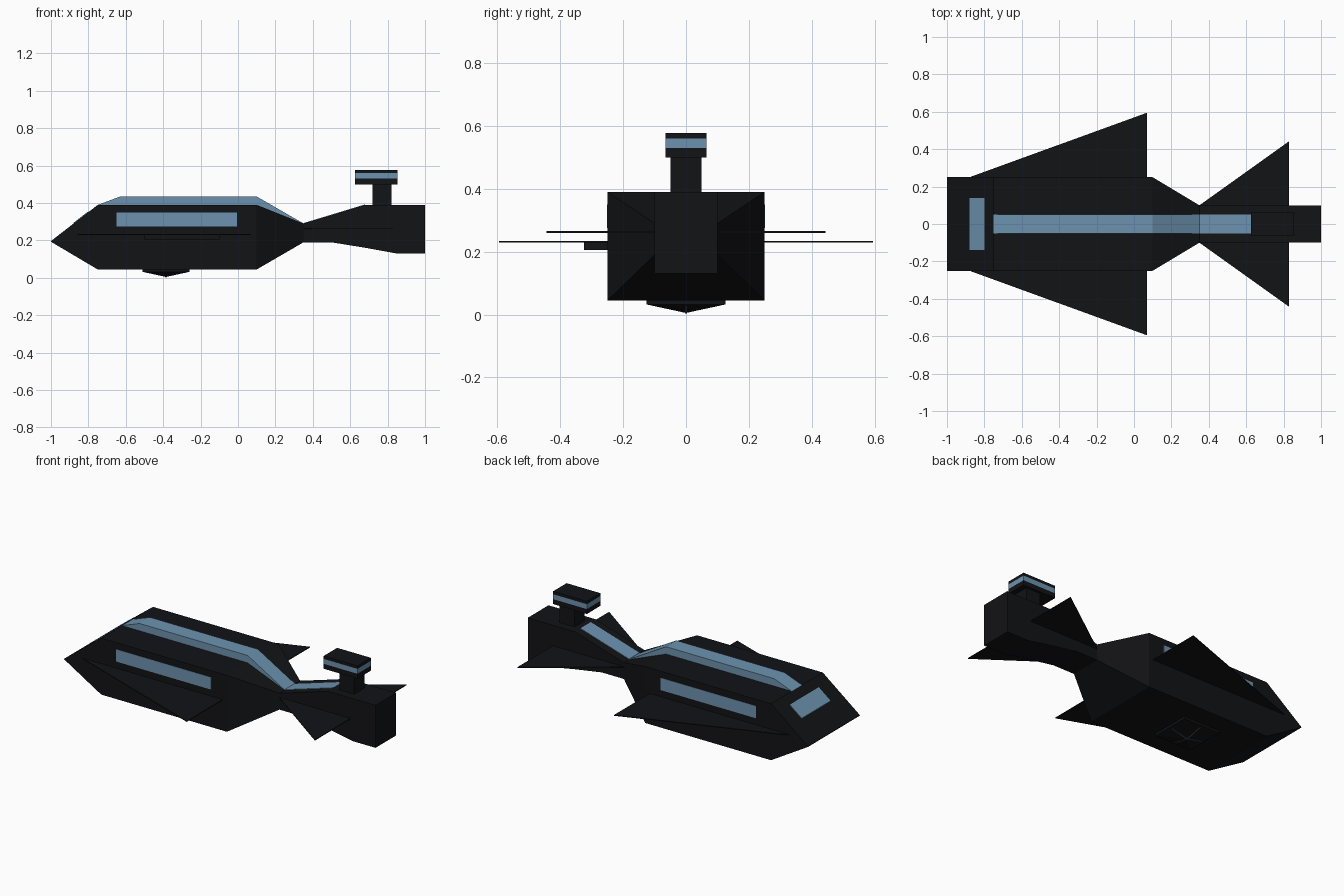
import bpy, bmesh

if "Cube" in bpy.data.objects:
    bpy.data.objects.remove(bpy.data.objects["Cube"])

def material(name, rgb):
    m = bpy.data.materials.new(name)
    m.diffuse_color = (*rgb, 1)
    m.use_nodes = True
    m.node_tree.nodes["Principled BSDF"].inputs["Base Color"].default_value = m.diffuse_color
    return m

DARK = material("black_paint", (0.006, 0.0065, 0.008))
BLUE = material("blue_glass", (0.15, 0.29, 0.43))
GREY = material("grey_trim", (0.12, 0.12, 0.13))

def finish(name, bm, mat):
    bmesh.ops.recalc_face_normals(bm, faces=bm.faces)
    me = bpy.data.meshes.new(name)
    bm.to_mesh(me)
    bm.free()
    ob = bpy.data.objects.new(name, me)
    me.materials.append(mat)
    bpy.context.collection.objects.link(ob)
    return ob

def mirror_y(ob):
    ob.modifiers.new("mirror", 'MIRROR').use_axis = (False, True, False)

def loft(name, sections, mat):
    """Join rectangular sections (x, half width, z bottom, z top)."""
    bm = bmesh.new()
    rings = [[bm.verts.new(p) for p in ((x, -w, b), (x, w, b), (x, w, t), (x, -w, t))]
             for x, w, b, t in sections]
    for r, s in zip(rings, rings[1:]):
        for i in range(4):
            j = (i + 1) % 4
            bm.faces.new((r[i], r[j], s[j], s[i]))
    bm.faces.new(rings[0])
    bm.faces.new(rings[-1])
    return finish(name, bm, mat)

def prism(name, points, low, high, mat, axis="y"):
    """Extrude an outline along y (points are x,z) or z (points are x,y)."""
    bm = bmesh.new()
    put = (lambda a, b, d: (a, d, b)) if axis == "y" else (lambda a, b, d: (a, b, d))
    lo = [bm.verts.new(put(a, b, low)) for a, b in points]
    hi = [bm.verts.new(put(a, b, high)) for a, b in points]
    bm.faces.new(lo)
    bm.faces.new(hi)
    for i in range(len(points)):
        j = (i + 1) % len(points)
        bm.faces.new((lo[i], lo[j], hi[j], hi[i]))
    return finish(name, bm, mat)

def box(name, x, y, z, mat):
    return prism(name, [(x[0], z[0]), (x[1], z[0]), (x[1], z[1]), (x[0], z[1])], *y, mat)

# Wedge-nosed hull, waist and tail in one loft
loft("hull", [(-1, 0.25, 0.193, 0.197), (-0.75, 0.25, 0.045, 0.39), (0.1, 0.25, 0.045, 0.39),
              (0.35, 0.1, 0.19, 0.29), (0.5, 0.1, 0.19, 0.335), (0.68, 0.1, 0.161, 0.39),
              (0.85, 0.1, 0.13, 0.39), (1, 0.1, 0.13, 0.39)], DARK)

# Raised glass spine and its thin continuation on the tail
prism("roof_spine", [(-0.75, 0.385), (-0.75, 0.39), (-0.63, 0.435), (0.1, 0.435),
                     (0.35, 0.291), (0.35, 0.28), (0.1, 0.38)], -0.05, 0.05, BLUE)
prism("tail_spine", [(0.35, 0.28), (0.35, 0.293), (0.68, 0.393), (0.68, 0.38)],
      -0.05, 0.05, BLUE)

# Nose window lying on the slope
prism("nose_window", [(-0.88, 0.28), (-0.88, 0.294), (-0.80, 0.356), (-0.80, 0.34)],
      -0.14, 0.14, BLUE)

# Side windows
mirror_y(box("side_window", (-0.65, -0.005), (0.245, 0.252), (0.275, 0.35), BLUE))

# Thin wings and tail fins
mirror_y(prism("wing", [(-0.88, 0.25), (0.07, 0.595), (0.07, 0.24), (-0.88, 0.24)],
               0.229, 0.234, DARK, "z"))
mirror_y(prism("tail_fin", [(0.35, 0.1), (0.83, 0.443), (0.83, 0.09), (0.35, 0.09)],
               0.26, 0.265, DARK, "z"))

# Small box under one wing
box("underwing_box", (-0.5, -0.1), (-0.325, -0.24), (0.205, 0.23), DARK)

# Tail turret: neck, head and glass band
box("turret_neck", (0.72, 0.82), (-0.05, 0.05), (0.38, 0.505), DARK)
box("turret_base", (0.625, 0.853), (-0.065, 0.065), (0.5, 0.53), DARK)
box("turret_window", (0.625, 0.853), (-0.065, 0.065), (0.53, 0.56), BLUE)
box("turret_roof", (0.625, 0.853), (-0.065, 0.065), (0.56, 0.578), DARK)

# Shallow pyramid pod under the hull, with seams along its middle lines
cx, r = -0.385, 0.125
loft("belly_pod_rim", [(cx - r, r, 0.032, 0.05), (cx + r, r, 0.032, 0.05)], DARK)
bm = bmesh.new()
base = [bm.verts.new((cx + sx * r, sy * r, 0.032)) for sx, sy in ((-1, -1), (1, -1), (1, 1), (-1, 1))]
tip = bm.verts.new((cx, 0, 0.005))
for i in range(4):
    bm.faces.new((base[i], base[(i + 1) % 4], tip))
bm.faces.new(base)
finish("belly_pod", bm, DARK)
for i, (dx, dy) in enumerate(((1, 0), (-1, 0), (0, 1), (0, -1))):
    bm = bmesh.new()
    h = 0.0025
    vs = [bm.verts.new((cx + dx * d - dy * s, dy * d + dx * s, z))
          for d, s, z in ((0, -h, 0.003), (0, h, 0.003), (0.11, h, 0.0265), (0.11, -h, 0.0265))]
    bm.faces.new(vs)
    finish(f"belly_seam_{i + 1}", bm, GREY)
